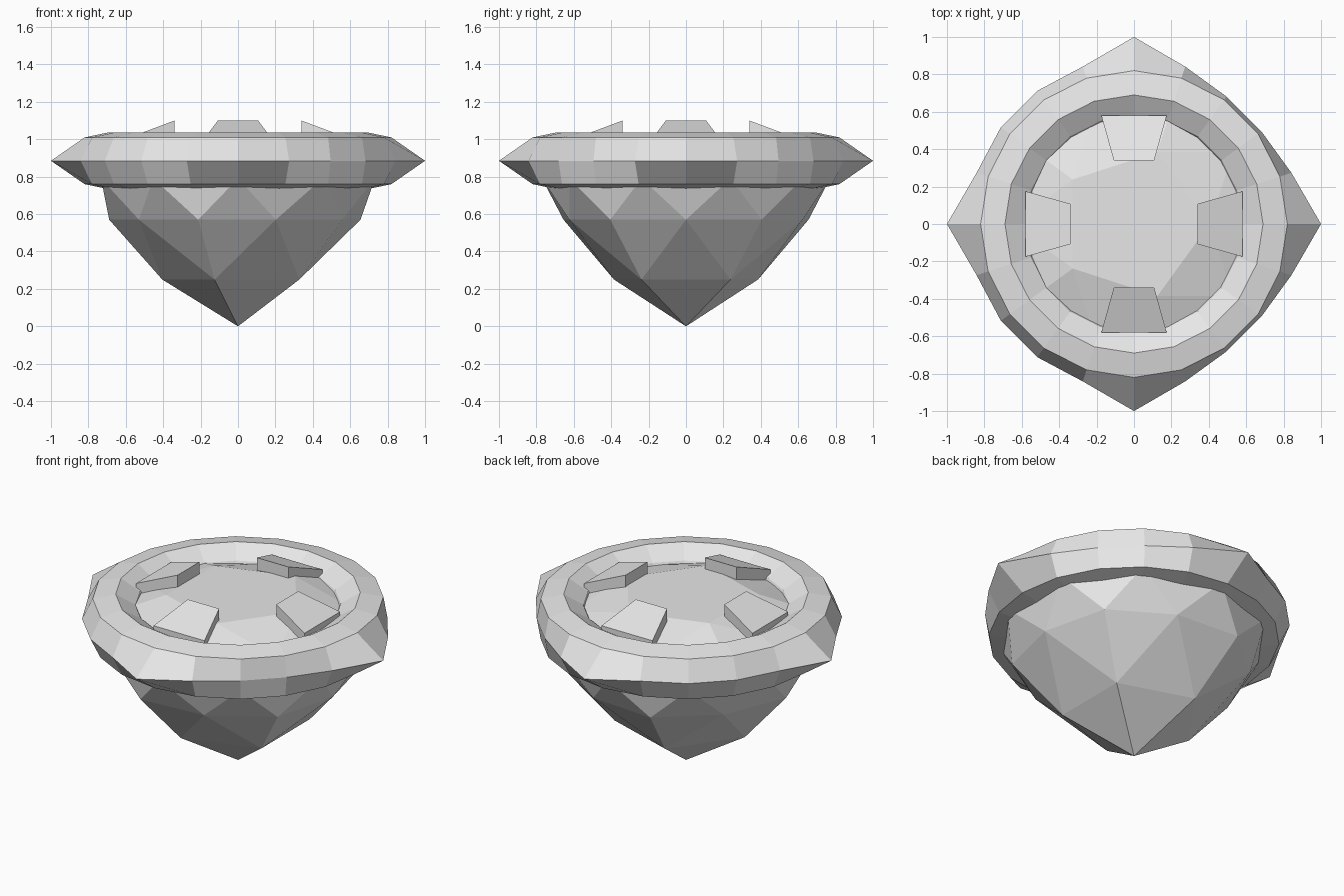
import bpy
import bmesh
from math import cos, sin, pi, hypot

cube = bpy.data.objects.get("Cube")
if cube:
    bpy.data.objects.remove(cube, do_unlink=True)

# Single pale grey material
grey = bpy.data.materials.new("pale_grey")
grey.use_nodes = True
colour = (0.8, 0.8, 0.8, 1)
grey.diffuse_color = colour
grey.node_tree.nodes["Principled BSDF"].inputs["Base Color"].default_value = colour


def make_object(name, bm):
    bmesh.ops.recalc_face_normals(bm, faces=bm.faces)
    mesh = bpy.data.meshes.new(name)
    bm.to_mesh(mesh)
    bm.free()
    mesh.materials.append(grey)
    obj = bpy.data.objects.new(name, mesh)
    bpy.context.collection.objects.link(obj)
    return obj


# Gem: faceted icosphere with its layers moved to cut-stone heights
GEM_RADIUS = 0.77
bm = bmesh.new()
bmesh.ops.create_icosphere(bm, subdivisions=2, radius=1)
for v in bm.verts:
    z = v.co.z
    if z < -0.95:
        height = 0
    elif z < -0.7:
        height = 0.25
    elif z < -0.2:
        height = 0.57
    elif z < 0.2:
        height = 0.79
    elif z < 0.7:
        height = 0.93
    else:
        height = 1.03
    v.co = (v.co.x * GEM_RADIUS, v.co.y * GEM_RADIUS, height)
make_object("gem", bm)

# Girdle ring: lathed section whose outer edge is drawn out to four points
SIDES = 20
MID = 0.885
upper = [(0.58, 0.085), (0.69, 0.152), (0.82, 0.125)]
section = ([(0.54, 0)] + upper + [(None, 0)]
           + [(r, -h) for r, h in reversed(upper)])


def rim_radius(step):
    angle = 2 * pi * step / SIDES
    from_point = min(step % 5, 5 - step % 5)
    if from_point == 0:
        return 1.0
    if from_point == 1:
        return 0.885
    return 0.88 if cos(angle) < 0 else 0.842


bm = bmesh.new()
rings = []
for i in range(SIDES):
    a = 2 * pi * i / SIDES
    loop = []
    for r, h in section:
        r = r or rim_radius(i)
        loop.append(bm.verts.new((r * cos(a), r * sin(a), MID + h)))
    rings.append(loop)
for i in range(SIDES):
    here, after = rings[i], rings[(i + 1) % SIDES]
    for j in range(len(section)):
        k = (j + 1) % len(section)
        bm.faces.new((here[j], after[j], after[k], here[k]))
make_object("girdle_ring", bm)

# Prongs: tapered wedges rising towards the table
# (radius, half width, top height) at the inner and outer ends
ends = [(0.34, 0.108, 1.1), (0.58, 0.175, 1.01)]
for n, side in enumerate(("left", "back", "right", "front")):
    a = n * pi / 2
    bm = bmesh.new()
    for r, w, top in ends:
        for y in (-w, w):
            for z in (0.93, top):
                bm.verts.new((r * cos(a) - y * sin(a), r * sin(a) + y * cos(a), z))
    bmesh.ops.convex_hull(bm, input=bm.verts)
    bmesh.ops.dissolve_limit(bm, angle_limit=0.01, verts=bm.verts, edges=bm.edges)
    make_object(side + "_prong", bm)
